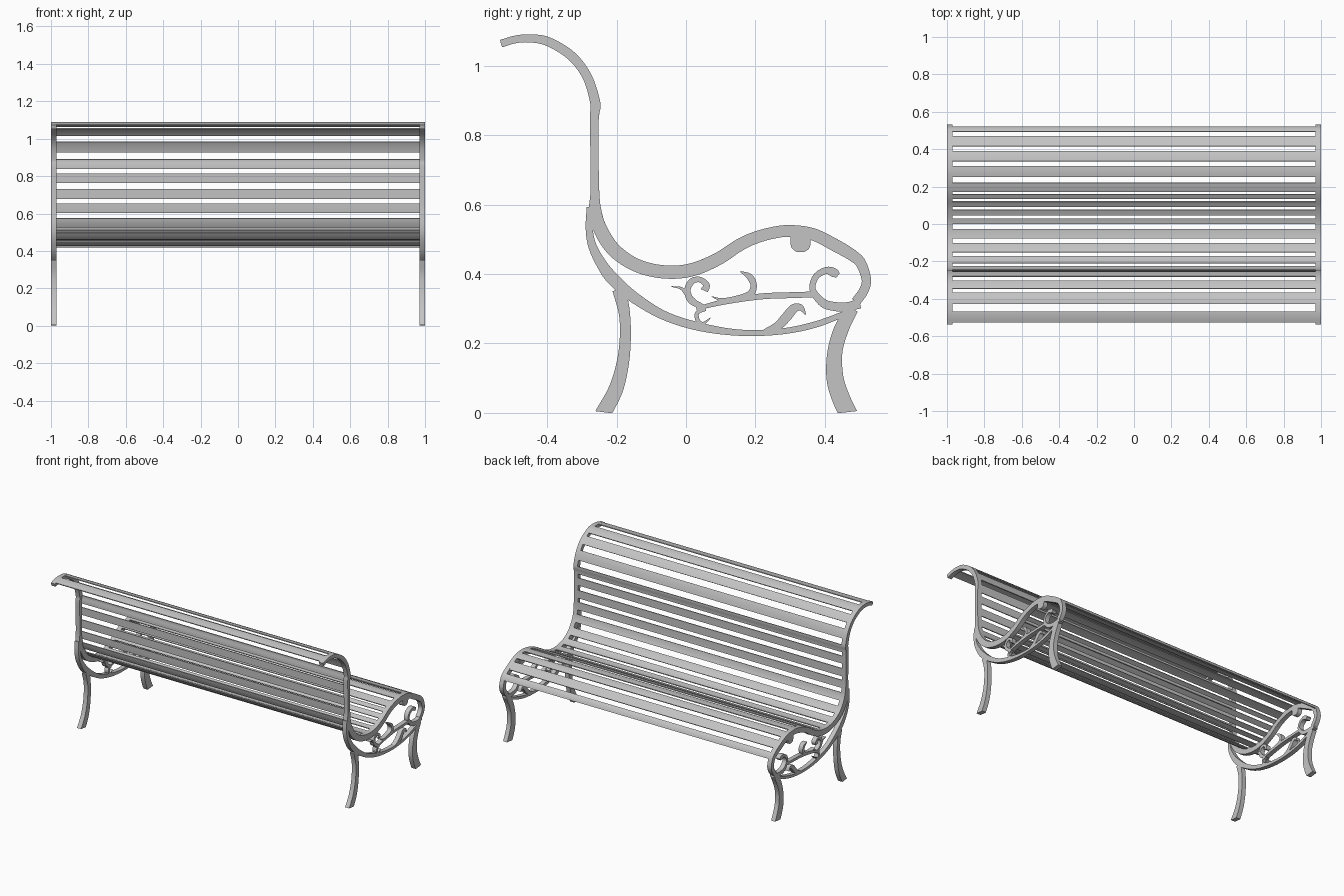
import bpy, bmesh, math
from mathutils import Vector

if "Cube" in bpy.data.objects:
    bpy.data.objects.remove(bpy.data.objects["Cube"], do_unlink=True)

MM = 0.001
HALF_LENGTH = 1.0
END_THICK = 0.03
SLAT_THICK = 6 * MM

metal = bpy.data.materials.new("grey_metal")
metal.use_nodes = True
metal.diffuse_color = (0.55, 0.55, 0.55, 1)
metal.node_tree.nodes["Principled BSDF"].inputs["Base Color"].default_value = metal.diffuse_color


def smooth_path(points, steps=8):
    """Catmull-Rom through (y, z, width) points given in millimetres."""
    p = [Vector(q) * MM for q in points]
    p = [2 * p[0] - p[1]] + p + [2 * p[-1] - p[-2]]
    out = []
    for a, b, c, d in zip(p, p[1:], p[2:], p[3:]):
        for i in range(steps):
            t = i / steps
            out.append(0.5 * (2 * b + (c - a) * t + (2 * a - 5 * b + 4 * c - d) * t ** 2
                              + (3 * b - a - 3 * c + d) * t ** 3))
    return out + [p[-2]]


def edges_of(path, outer_side):
    """Two edge lines of a ribbon; the path is its outer edge or its centre."""
    left, right = [], []
    for i, p in enumerate(path):
        t = path[min(i + 1, len(path) - 1)] - path[max(i - 1, 0)]
        n = Vector((t.y, -t.x)).normalized() * max(p.z, MM)
        base = p.xy if outer_side else p.xy - n / 2
        left.append(base)
        right.append(base + n)
    return left, right


def extrude_ribbon(name, path, x0, x1, outer_side=False, mirrored=True):
    left, right = edges_of(path, outer_side)
    bm = bmesh.new()
    rings = []
    for a, b in zip(left, right):
        corners = ((x0, a), (x1, a), (x1, b), (x0, b))
        rings.append([bm.verts.new((x, q.x, max(q.y, 0))) for x, q in corners])
    for r, s in zip(rings, rings[1:]):
        for k in range(4):
            j = (k + 1) % 4
            bm.faces.new((r[k], r[j], s[j], s[k]))
    bm.faces.new(rings[0])
    bm.faces.new(rings[-1])
    bmesh.ops.recalc_face_normals(bm, faces=bm.faces)
    mesh = bpy.data.meshes.new(name)
    bm.to_mesh(mesh)
    bm.free()
    mesh.materials.append(metal)
    mesh.shade_smooth()
    mesh.set_sharp_from_angle(angle=math.radians(35))
    obj = bpy.data.objects.new(name, mesh)
    bpy.context.collection.objects.link(obj)
    if mirrored:
        obj.modifiers.new("other_end", "MIRROR").use_axis[0] = True
    return obj


def end_part(name, points, outer_side=False):
    path = smooth_path(points)
    extrude_ribbon(name, path, HALF_LENGTH - END_THICK, HALF_LENGTH, outer_side)
    return path


# Main rail: back curl, upright, seat hollow, seat hump, front curve
rail = end_part("main_rail", [
    (-536, 1074, 22), (-495, 1086, 22), (-452, 1090, 23), (-394, 1082, 26),
    (-322, 1039, 27), (-273, 975, 27), (-247, 895, 29), (-251, 851, 26),
    (-252, 788, 24), (-250, 643, 25), (-243, 580, 38), (-227, 534, 40),
    (-192, 482, 40), (-134, 442, 38), (-62, 425, 38), (10, 430, 38),
    (82, 459, 37), (140, 496, 36), (183, 517, 35), (241, 534, 34),
    (299, 541, 34), (371, 531, 35), (443, 496, 36), (492, 465, 33),
    (518, 436, 30), (533, 384, 27), (524, 346, 27), (501, 312, 28)], outer_side=True)

# Lower rail and legs
end_part("lower_rail", [
    (-276, 592, 20), (-279, 534, 20), (-270, 482, 24), (-244, 430, 30),
    (-209, 384, 36), (-149, 332, 32), (-62, 280, 26), (39, 248, 24),
    (154, 231, 18), (270, 234, 17), (371, 254, 18), (466, 289, 16)])
end_part("front_leg", [(480, 300, 34), (449, 245, 42), (429, 176, 43),
                       (429, 101, 49), (446, 43, 52), (469, -6, 52)])
end_part("back_leg", [(-192, 355, 40), (-177, 283, 32), (-175, 211, 32),
                      (-183, 139, 36), (-203, 66, 42), (-241, -6, 46)])

# Scrollwork
end_part("front_scroll", [(501, 315, 28), (466, 306, 26), (431, 306, 26), (394, 317, 24),
                          (365, 355, 18), (374, 392, 18), (403, 410, 20), (426, 404, 26),
                          (437, 395, 16)])
end_part("vine", [(30, 300, 10), (111, 320, 16), (212, 335, 17), (299, 339, 17), (368, 341, 17)])
end_part("back_scroll", [(48, 306, 14), (16, 323, 20), (4, 352, 18), (16, 378, 18),
                         (39, 384, 16), (59, 369, 18), (53, 352, 22)])
end_part("back_leaf", [(-42, 364, 2), (-13, 358, 8), (8, 335, 14), (36, 309, 16)])
end_part("middle_hook", [(157, 407, 3), (183, 392, 18), (195, 367, 18), (183, 341, 20),
                         (140, 329, 14), (102, 326, 9), (74, 335, 2)])
end_part("lower_scroll", [(56, 300, 12), (33, 289, 12), (33, 268, 12), (48, 257, 10), (71, 274, 2)])
end_part("lower_leaf", [(224, 237, 6), (264, 251, 24), (290, 277, 28), (310, 300, 26),
                        (330, 303, 18), (345, 283, 3)])
end_part("rail_knob", [(330, 522, 56), (330, 490, 58), (330, 473, 48), (330, 463, 20)])

# Arc lengths along the rail, used to lay the slats
lengths = [0.0]
for a, b in zip(rail, rail[1:]):
    lengths.append(lengths[-1] + (b.xy - a.xy).length)


def rail_point(s):
    i = max(k for k in range(len(rail) - 1) if lengths[k] <= max(s, 0))
    t = (s - lengths[i]) / (lengths[i + 1] - lengths[i])
    p = rail[i].xy.lerp(rail[i + 1].xy, min(max(t, 0), 1))
    return Vector((p.x, p.y, SLAT_THICK))


def nearest_length(y, z):
    target = Vector((y, z)) * MM
    samples = [lengths[-1] * k / 2000 for k in range(2000)]
    return min(samples, key=lambda s: (rail_point(s).xy - target).length)


# Slats: centre and width of each, laid flush with the rail's outer edge
back_slats = [(-497, 1085, 60), (-396, 1083, 66), (-322, 1039, 58), (-262, 960, 62),
              (-250, 865, 52), (-252, 788, 50), (-251, 705, 52), (-249, 628, 50),
              (-235, 552, 50)]
seat_slats = [(-191, 482, 50), (-126, 438, 52), (-51, 425, 50), (14, 431, 30),
              (60, 449, 32), (104, 473, 33), (145, 499, 28), (195, 521, 52),
              (280, 540, 58), (363, 532, 56), (443, 496, 62), (511, 446, 45)]
for group, slats in (("back_slat", back_slats), ("seat_slat", seat_slats)):
    for number, (y, z, width) in enumerate(slats, 1):
        middle = nearest_length(y, z)
        path = [rail_point(middle + width * MM * (k / 6 - 0.5)) for k in range(7)]
        reach = HALF_LENGTH - END_THICK + 2 * MM
        extrude_ribbon(f"{group}_{number}", path, -reach, reach, outer_side=True, mirrored=False)
